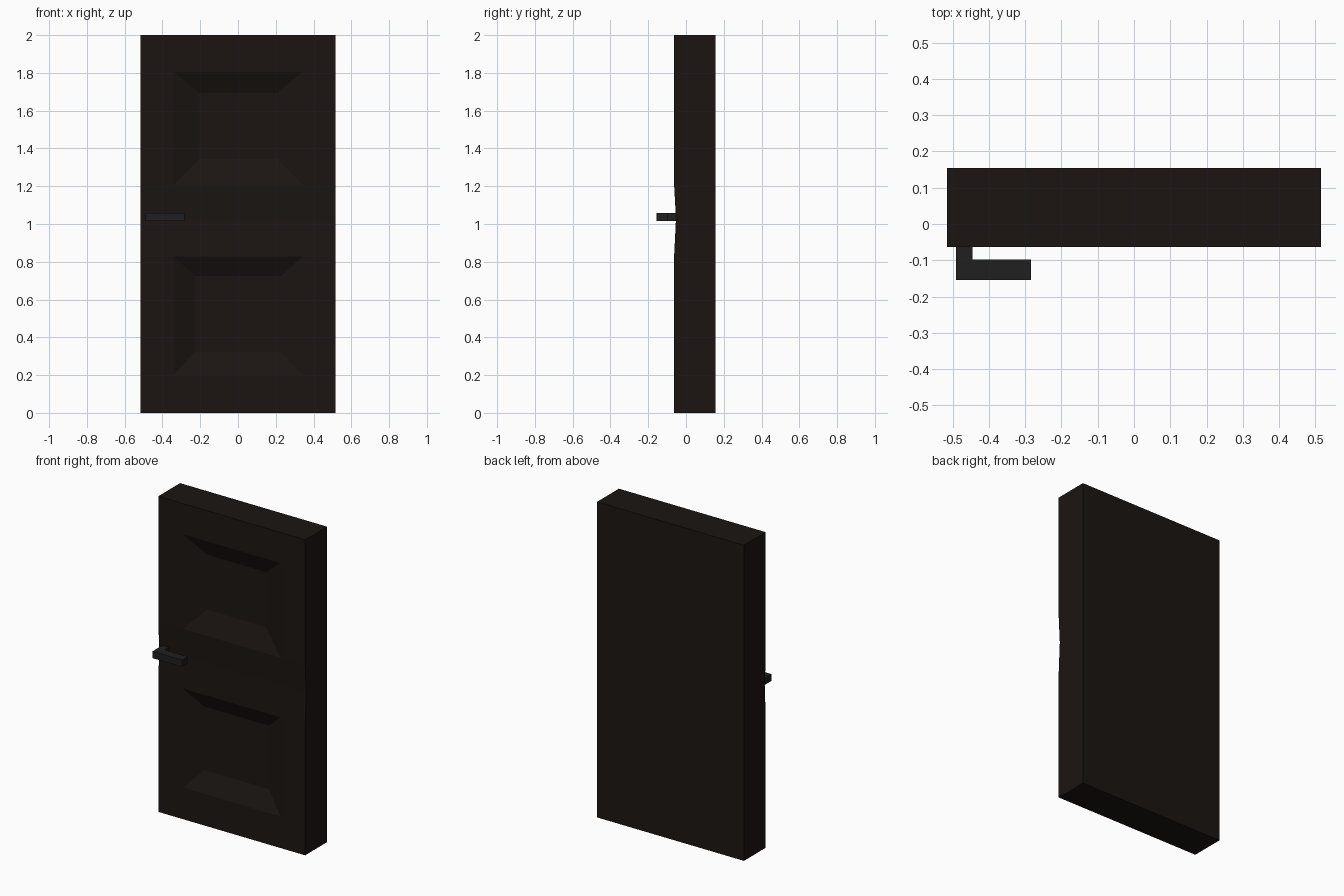
import bpy, bmesh

if "Cube" in bpy.data.objects:
    bpy.data.objects.remove(bpy.data.objects["Cube"])


def material(name, rgb):
    m = bpy.data.materials.new(name)
    m.diffuse_color = (*rgb, 1)
    m.use_nodes = True
    m.node_tree.nodes["Principled BSDF"].inputs["Base Color"].default_value = m.diffuse_color
    return m


def make_object(name, bm, mat):
    bmesh.ops.recalc_face_normals(bm, faces=bm.faces)
    mesh = bpy.data.meshes.new(name)
    bm.to_mesh(mesh)
    bm.free()
    mesh.materials.append(mat)
    ob = bpy.data.objects.new(name, mesh)
    bpy.context.collection.objects.link(ob)
    return ob


wood = material("dark_wood", (0.011, 0.0075, 0.006))
metal = material("dark_metal", (0.014, 0.014, 0.014))

FRONT, BACK, DEPTH = -0.063, 0.155, 0.05

# Door leaf: front grid, with the middle rail dipping slightly inward
bm = bmesh.new()
xs = [-0.515, -0.342, 0.342, 0.515]
zs = [0, 0.2, 0.828, 1.03, 1.206, 1.806, 2]
grid = [[bm.verts.new((x, FRONT + (0.01 if z == 1.03 else 0), z)) for x in xs] for z in zs]
cells = {}
for r in range(len(zs) - 1):
    for c in range(len(xs) - 1):
        cells[r, c] = bm.faces.new((grid[r][c], grid[r][c + 1],
                                    grid[r + 1][c + 1], grid[r + 1][c]))

# Sides and flat back, pulled from the outline of the front
rim = [e for e in bm.edges if e.is_boundary]
ext = bmesh.ops.extrude_edge_only(bm, edges=rim)["geom"]
for v in [g for g in ext if isinstance(g, bmesh.types.BMVert)]:
    v.co.y = BACK
bmesh.ops.holes_fill(bm, edges=[e for e in bm.edges if e.is_boundary])

# Two recessed panels with sloping borders
for row, half, low, high in ((1, 0.228, 0.323, 0.725), (4, 0.206, 1.344, 1.693)):
    panel = bmesh.ops.inset_individual(bm, faces=[cells[row, 1]], thickness=0.1)
    mid = (low + high) / 2
    for v in cells[row, 1].verts:
        v.co = (half if v.co.x > 0 else -half, FRONT + DEPTH,
                high if v.co.z > mid else low)
make_object("door_leaf", bm, wood)

# L-shaped lever handle, extruded upward from its plan outline
bm = bmesh.new()
outline = [(-0.491, -0.045), (-0.491, -0.155), (-0.284, -0.155),
           (-0.284, -0.098), (-0.445, -0.098), (-0.445, -0.045)]
face = bm.faces.new([bm.verts.new((x, y, 1.016)) for x, y in outline])
top = bmesh.ops.extrude_face_region(bm, geom=[face])["geom"]
bmesh.ops.translate(bm, vec=(0, 0, 0.043),
                    verts=[g for g in top if isinstance(g, bmesh.types.BMVert)])
make_object("door_handle", bm, metal)
